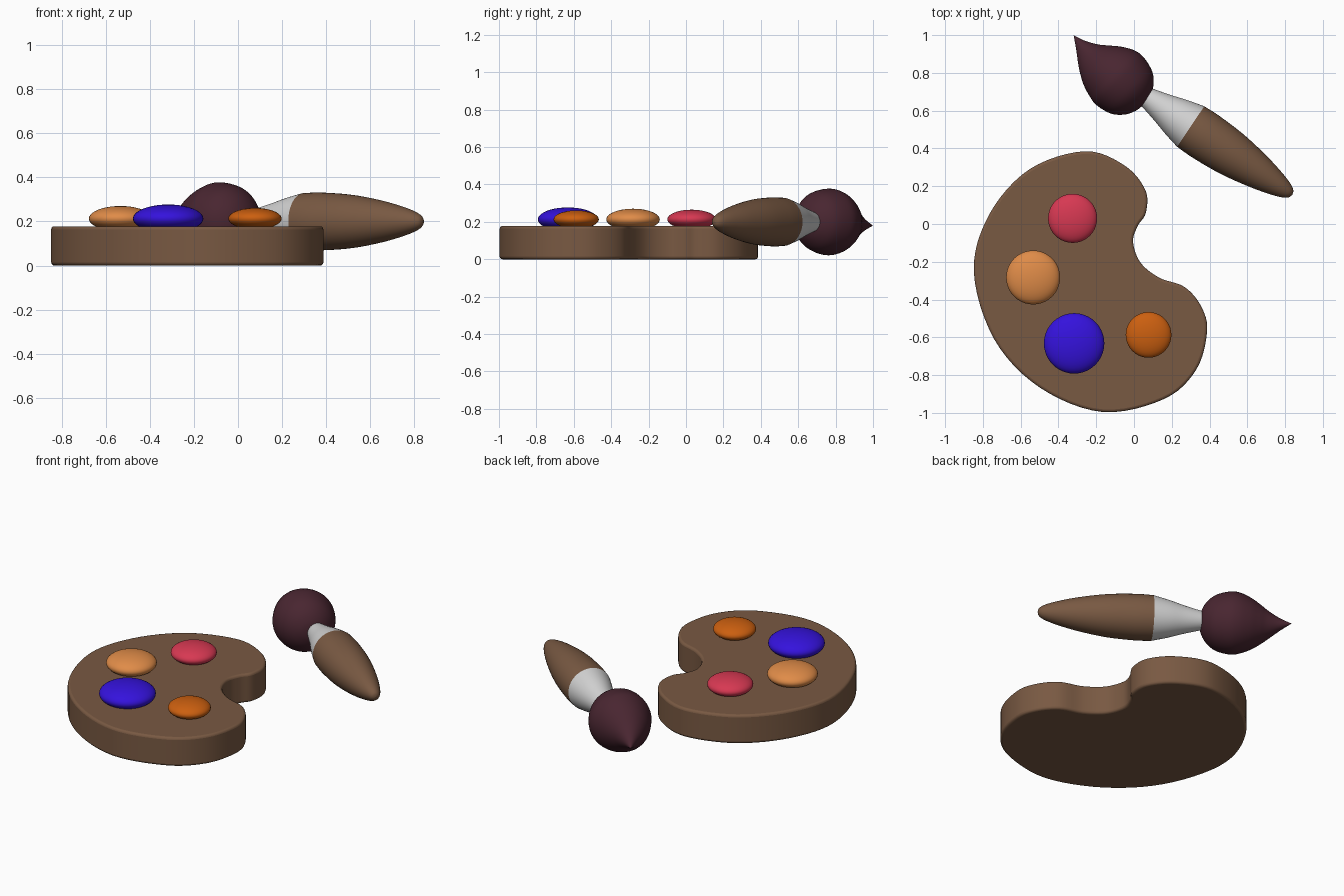
import bpy, bmesh
from math import sin, cos, pi
from mathutils import Vector

cube = bpy.data.objects.get("Cube")
if cube:
    bpy.data.objects.remove(cube, do_unlink=True)


def material(name, r, g, b):
    m = bpy.data.materials.new(name)
    m.use_nodes = True
    m.diffuse_color = (r, g, b, 1)
    m.node_tree.nodes["Principled BSDF"].inputs["Base Color"].default_value = (r, g, b, 1)
    return m


wood = material("brown wood", 0.19, 0.1, 0.055)
metal = material("light grey metal", 0.64, 0.64, 0.64)
bristle = material("dark plum bristle", 0.066, 0.019, 0.03)
red = material("red paint", 0.68, 0.04, 0.085)
peach = material("peach paint", 0.74, 0.26, 0.065)
blue = material("blue paint", 0.035, 0.006, 0.72)
orange = material("orange paint", 0.6, 0.115, 0.005)


def spline(points, closed=False, steps=6):
    """Smooth curve through the points."""
    p = [Vector(q) for q in points]
    n = len(p)

    def at(i):
        return p[i % n] if closed else p[max(0, min(n - 1, i))]

    out = []
    for i in range(n if closed else n - 1):
        a, b, c, d = (at(i + k) for k in (-1, 0, 1, 2))
        for j in range(steps):
            t = j / steps
            out.append(b + (c - a) * t / 2 + (a * 2 - b * 5 + c * 4 - d) * t * t / 2
                       + (b * 3 - a - c * 3 + d) * t ** 3 / 2)
    if not closed:
        out.append(p[-1])
    return out


def finish(name, bm, mat, angle=0.6):
    bmesh.ops.remove_doubles(bm, verts=bm.verts, dist=0.0002)
    bmesh.ops.recalc_face_normals(bm, faces=bm.faces)
    mesh = bpy.data.meshes.new(name)
    bm.to_mesh(mesh)
    bm.free()
    mesh.materials.append(mat)
    ob = bpy.data.objects.new(name, mesh)
    bpy.context.collection.objects.link(ob)
    bpy.ops.object.select_all(action='DESELECT')
    ob.select_set(True)
    bpy.context.view_layer.objects.active = ob
    bpy.ops.object.shade_smooth_by_angle(angle=angle)
    return ob


def lathe(name, origin, axis, profile, mat, sides=48):
    """Sweep (distance, radius, sideways shift) rings along an axis."""
    axis = axis.normalized()
    side = axis.cross(Vector((0, 0, 1))).normalized()
    up = side.cross(axis)
    bm = bmesh.new()
    rings = []
    for s, r, shift in profile:
        c = origin + axis * s + side * shift
        r = max(r, 0)
        rings.append([bm.verts.new(c + (side * cos(2 * pi * k / sides) + up * sin(2 * pi * k / sides)) * r)
                      for k in range(sides)])
    for a, b in zip(rings, rings[1:]):
        for k in range(sides):
            n = (k + 1) % sides
            bm.faces.new((a[k], a[n], b[n], b[k]))
    for ring, row in ((rings[0], profile[0]), (rings[-1], profile[-1])):
        if row[1] > 0.001:
            bm.faces.new(ring)
    return finish(name, bm, mat)


# Palette: kidney outline, extruded, with softened rims
outline = [(-.26, .385), (-.05, .31), (.06, .18), (.063, .06), (.02, -.01), (-.005, -.095),
           (.035, -.205), (.135, -.285), (.267, -.333), (.355, -.435), (.387, -.566),
           (.33, -.77), (.16, -.926), (-.167, -.995), (-.5, -.865), (-.74, -.61),
           (-.848, -.25), (-.765, .053), (-.553, .29)]
bm = bmesh.new()
base = bm.faces.new([bm.verts.new((q.x, q.y, 0)) for q in spline(outline, True)])
grown = bmesh.ops.extrude_face_region(bm, geom=[base], use_keep_orig=True)
top = [v for v in grown["geom"] if isinstance(v, bmesh.types.BMVert)]
bmesh.ops.translate(bm, verts=top, vec=(0, 0, 0.178))
palette = finish("palette", bm, wood)
bevel = palette.modifiers.new("soft rim", 'BEVEL')
bevel.width = 0.014
bevel.segments = 3
bevel.limit_method = 'ANGLE'
bevel.angle_limit = 1.0

# Flattened paint blobs
for name, mat, x, y, r in (("red_paint", red, -.325, .03, .13), ("peach_paint", peach, -.534, -.283, .143),
                           ("blue_paint", blue, -.317, -.632, .16), ("orange_paint", orange, .077, -.587, .121)):
    bm = bmesh.new()
    bmesh.ops.create_uvsphere(bm, u_segments=40, v_segments=20, radius=r)
    bmesh.ops.scale(bm, vec=(1, 1, 0.4), verts=bm.verts)
    bmesh.ops.translate(bm, vec=(x, y, 0.213), verts=bm.verts)
    finish(name, bm, mat)

# Brush handle and ferrule share one joint
joint = Vector((.30, .516, .2))
along = Vector((.83, -.557, 0))
handle = [(0, .129, 0), (.1, .131, 0), (.26, .121, 0), (.42, .095, 0), (.54, .066, 0),
          (.61, .042, 0), (.64, .022, 0), (.648, 0, 0)]
lathe("brush_handle", joint, along, spline(handle), wood)
ferrule = [(0, .129, 0), (-.09, .107, 0), (-.18, .08, 0), (-.28, .054, 0)]
lathe("brush_ferrule", joint, along, spline(ferrule), metal)

# Bristle head: round bulb drawn out to a slightly bent tip
centre = Vector((-.075, .757, .2))
tip = Vector((-.318, .998, .18))
head = [(-.178, 0, 0), (-.17, .055, 0), (-.14, .112, 0), (-.085, .157, 0), (0, .178, 0),
        (.06, .169, 0), (.12, .143, -.007), (.17, .11, -.014), (.215, .077, -.018),
        (.28, .034, -.012), (.345, 0, 0)]
lathe("brush_head", centre, tip - centre, spline(head), bristle)
